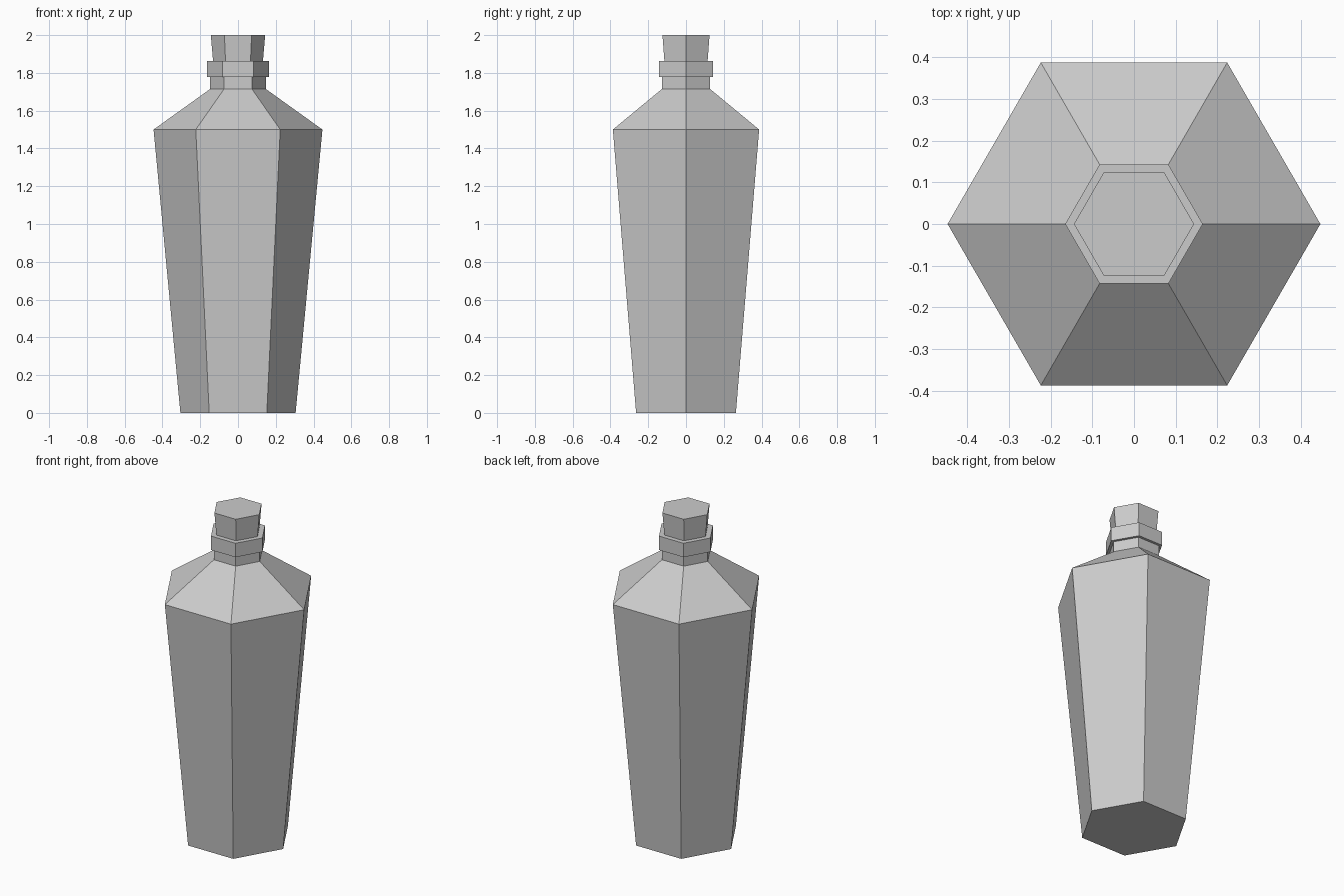
import bpy, bmesh
from math import cos, sin, tau

cube = bpy.data.objects.get("Cube")
if cube:
    bpy.data.objects.remove(cube, do_unlink=True)

SIDES = 6
grey = bpy.data.materials.new("plain grey")
grey.use_nodes = True
colour = (0.6, 0.6, 0.6, 1)
grey.diffuse_color = colour
grey.node_tree.nodes["Principled BSDF"].inputs["Base Color"].default_value = colour


def faceted(name, profile, cap_bottom=True, cap_top=True):
    """Loft a six-sided solid through (radius, height) pairs."""
    bm = bmesh.new()
    rings = [[bm.verts.new((r * cos(tau * i / SIDES), r * sin(tau * i / SIDES), z))
              for i in range(SIDES)] for r, z in profile]
    for low, high in zip(rings, rings[1:]):
        for i in range(SIDES):
            j = (i + 1) % SIDES
            bm.faces.new((low[i], low[j], high[j], high[i]))
    if cap_bottom:
        bm.faces.new(rings[0][::-1])
    if cap_top:
        bm.faces.new(rings[-1])
    mesh = bpy.data.meshes.new(name)
    bm.to_mesh(mesh)
    bm.free()
    mesh.materials.append(grey)
    obj = bpy.data.objects.new(name, mesh)
    bpy.context.collection.objects.link(obj)
    return obj


# Tapered body, sloping shoulder, neck and lip, open where the stopper sits
faceted("bottle", [(0.305, 0), (0.447, 1.5), (0.147, 1.715), (0.147, 1.778),
                   (0.165, 1.778), (0.165, 1.863), (0.132, 1.863)], cap_top=False)

# Flared stopper, seated just inside the lip
faceted("stopper", [(0.131, 1.85), (0.132, 1.863), (0.144, 2.0)])
